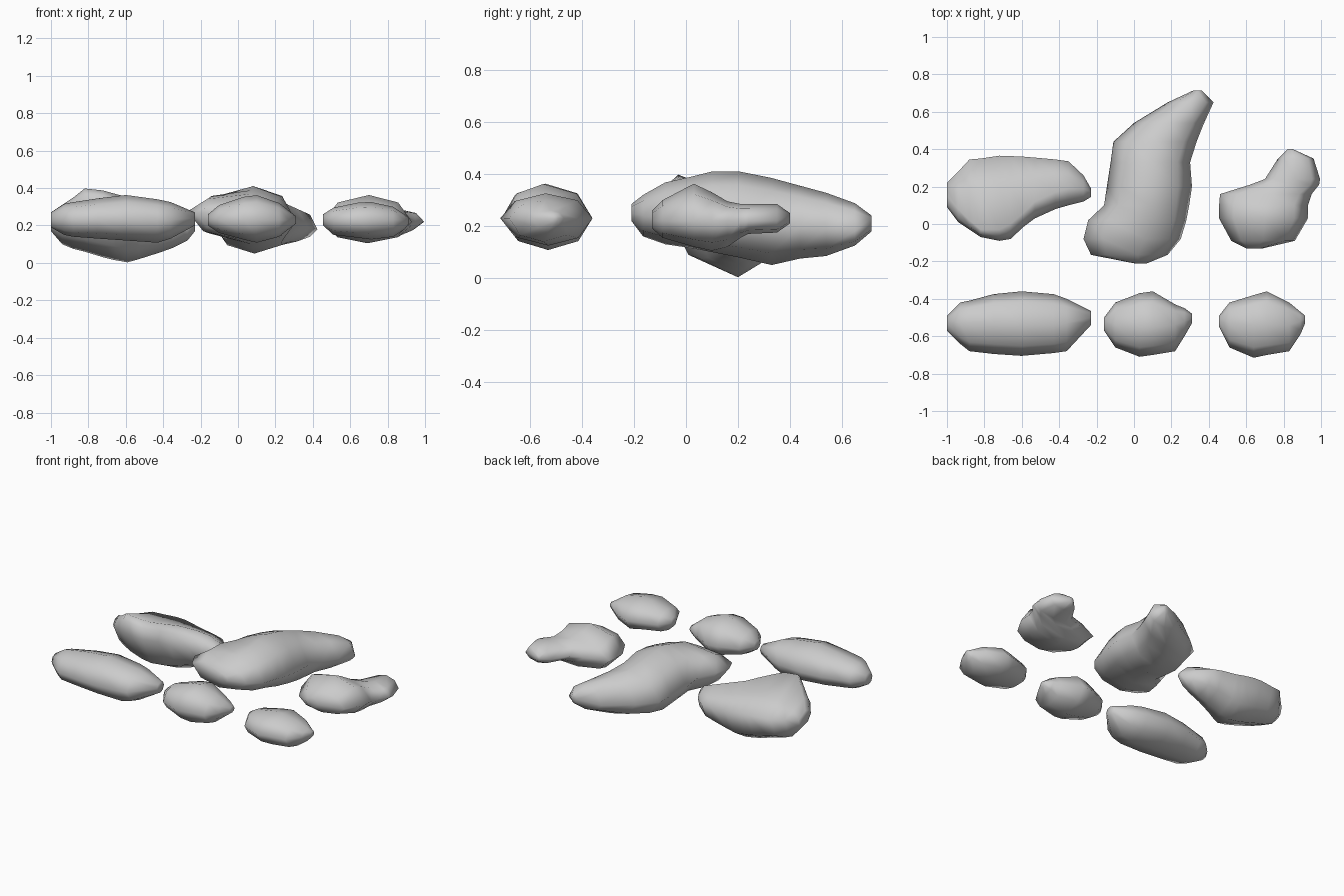
import bpy, bmesh
from mathutils import Vector


def rock(name, axis, sections, hump=(.68, .72), keel=None):
    """Loft 8-sided stone sections:
    (position, side_lo, side_hi, z_mid, z_top, z_bottom, crest, optional lift of the lo side)."""
    bm = bmesh.new()
    rings = []
    mix = lambda a, b, f: a + f * (b - a)
    for t, lo, hi, zm, zt, zb, crest, *lift in sections:
        zl = zm + (lift[0] if lift else 0)
        mid = (lo + hi) / 2
        if keel is not None:
            mid = min(max(keel, mix(lo, hi, .25)), mix(lo, hi, .75))
        pts = [(hi, zm),
               (mix(crest, hi, hump[0]), mix(zm, zt, hump[1])),
               (crest, zt),
               (mix(crest, lo, .68), mix(zl, zt, .72)),
               (lo, zl),
               (mix(mid, lo, .68), mix(zl, zb, .72)),
               (mid, zb),
               (mix(mid, hi, .68), mix(zm, zb, .72))]
        rings.append([bm.verts.new((t, s, z) if axis == 'x' else (s, t, z)) for s, z in pts])
    for a, b in zip(rings, rings[1:]):
        for i in range(8):
            j = (i + 1) % 8
            bm.faces.new((a[i], a[j], b[j], b[i]))
    # rounded ends fan to a centre point
    for r in (rings[0], rings[-1]):
        c = bm.verts.new(sum((v.co for v in r), Vector()) / 8)
        for i in range(8):
            bm.faces.new((r[i], r[(i + 1) % 8], c))
    bmesh.ops.recalc_face_normals(bm, faces=bm.faces)
    me = bpy.data.meshes.new(name)
    bm.to_mesh(me)
    bm.free()
    me.shade_smooth()
    ob = bpy.data.objects.new(name, me)
    bpy.context.collection.objects.link(ob)
    return ob


# front row of rounded stones
rock("front_left_stone", 'x', [
    (-1.0, -.57, -.49, .23, .27, .19, -.53),
    (-.93, -.64, -.42, .23, .315, .15, -.53),
    (-.88, -.68, -.41, .23, .325, .14, -.53),
    (-.75, -.695, -.375, .23, .345, .13, -.53),
    (-.60, -.705, -.36, .23, .363, .12, -.54),
    (-.43, -.69, -.375, .23, .34, .108, -.54),
    (-.36, -.68, -.40, .23, .325, .13, -.53),
    (-.23, -.54, -.465, .24, .27, .20, -.50)])
rock("front_middle_stone", 'x', [
    (-.16, -.57, -.50, .23, .26, .20, -.53),
    (-.10, -.66, -.42, .23, .31, .16, -.54),
    (.03, -.71, -.37, .23, .353, .125, -.55),
    (.10, -.70, -.36, .23, .362, .108, -.55),
    (.22, -.68, -.43, .23, .32, .14, -.54),
    (.27, -.60, -.45, .23, .28, .18, -.52),
    (.31, -.53, -.48, .23, .25, .21, -.505)])
rock("front_right_stone", 'x', [
    (.455, -.55, -.49, .23, .26, .20, -.52),
    (.51, -.66, -.42, .23, .295, .15, -.53),
    (.64, -.715, -.38, .23, .322, .135, -.54),
    (.71, -.70, -.36, .23, .326, .125, -.54),
    (.83, -.68, -.42, .23, .30, .14, -.54),
    (.89, -.59, -.47, .23, .26, .18, -.52),
    (.915, -.53, -.49, .23, .245, .21, -.51)])

# back left stone: crest pushed forward, low flat back, keel underneath
rock("back_left_stone", 'x', [
    (-1.0, .09, .22, .23, .27, .17, .15),
    (-.94, .01, .28, .24, .31, .10, .08, .02),
    (-.88, -.03, .345, .25, .35, .075, .02, .03),
    (-.82, -.07, .35, .25, .398, .06, -.03, .04),
    (-.72, -.09, .365, .25, .387, .03, -.03, .04),
    (-.66, -.08, .363, .25, .37, .015, .0, .03),
    (-.59, -.015, .36, .24, .352, .003, .06, .02),
    (-.53, .03, .355, .23, .335, .02, .12),
    (-.42, .08, .345, .22, .31, .055, .17),
    (-.35, .10, .335, .21, .29, .08, .19),
    (-.27, .12, .26, .20, .26, .12, .19),
    (-.23, .145, .19, .20, .22, .17, .17)], hump=(.55, .45), keel=.2)

# long centre stone with a knob on its near left corner
rock("centre_stone", 'y', [
    (-.21, .0, .07, .25, .285, .22, .03),
    (-.165, -.23, .18, .24, .32, .16, .02, .03),
    (-.08, -.27, .25, .23, .368, .13, .06, .045),
    (.02, -.245, .28, .23, .39, .115, .08, .045),
    (.10, -.16, .295, .22, .41, .10, .08, .03),
    (.20, -.145, .31, .22, .411, .08, .08),
    (.33, -.125, .30, .21, .385, .05, .09),
    (.44, -.11, .335, .20, .355, .075, .12),
    (.54, .0, .375, .19, .328, .085, .19),
    (.65, .18, .425, .18, .288, .125, .30),
    (.715, .32, .36, .21, .24, .18, .34)])

# back right stone, with a narrow tail
rock("back_right_stone", 'y', [
    (-.13, .60, .69, .22, .26, .19, .65),
    (-.09, .52, .86, .22, .30, .155, .69),
    (.03, .455, .93, .22, .363, .12, .70),
    (.10, .455, .93, .22, .33, .105, .70),
    (.16, .46, .95, .22, .295, .12, .74),
    (.21, .62, .99, .22, .285, .155, .84),
    (.24, .70, .995, .22, .285, .17, .86),
    (.35, .77, .96, .22, .285, .175, .87),
    (.40, .82, .85, .23, .25, .21, .835)])
